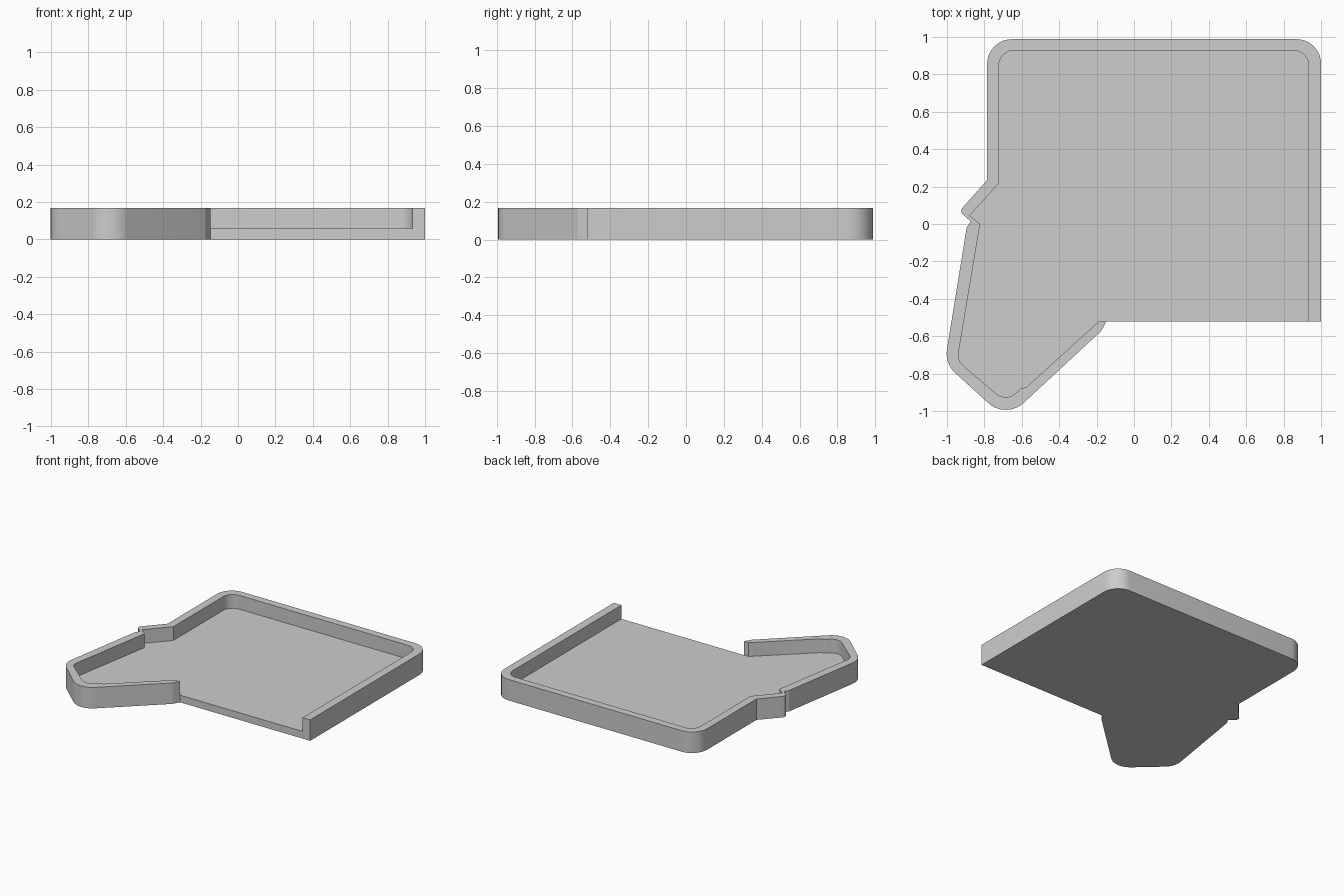
import bpy, bmesh, math
from mathutils import Vector

cube = bpy.data.objects.get("Cube")
if cube:
    bpy.data.objects.remove(cube, do_unlink=True)

HEIGHT, FLOOR, STEPS = 0.167, 0.057, 8


def rounded(points):
    """Turn an open path of (x, y, corner radius) into points with arcs."""
    out = []
    for i, (x, y, r) in enumerate(points):
        p = Vector((x, y))
        if r == 0:
            out.append(p)
            continue
        a = (Vector(points[i - 1][:2]) - p).normalized()
        b = (Vector(points[i + 1][:2]) - p).normalized()
        half = a.angle(b) / 2
        reach = r / math.tan(half)
        centre = p + (a + b).normalized() * (r / math.sin(half))
        start, end = p + a * reach - centre, p + b * reach - centre
        for k in range(STEPS + 1):
            spoke = start.lerp(end, k / STEPS).normalized()
            out.append(centre + spoke * r)
    return out


# Outer and inner edges of the rim, from the front right round the back;
# both end at the same point, where the rim meets the open front
outer = rounded([
    (1.0, -0.52, 0), (1.0, 0.988, 0.13), (-0.785, 0.988, 0.13),
    (-0.785, 0.235, 0), (-0.934, 0.068, 0.025), (-0.873, 0.014, 0),
    (-0.895, -0.02, 0.03), (-1.012, -0.745, 0.14), (-0.684, -1.044, 0.14),
    (-0.175, -0.572, 0.03), (-0.147, -0.52, 0)])
inner = rounded([
    (0.933, -0.52, 0), (0.933, 0.928, 0.08), (-0.722, 0.928, 0.08),
    (-0.722, 0.218, 0), (-0.878, 0.045, 0), (-0.823, 0.0, 0),
    (-0.945, -0.73, 0.07), (-0.685, -0.952, 0.08), (-0.605, -0.88, 0),
    (-0.575, -0.872, 0), (-0.187, -0.52, 0), (-0.147, -0.52, 0)])

# Tray: base, floor, rim and open front edge in one closed shell
bm = bmesh.new()


def ring(path, z):
    return [bm.verts.new((p.x, p.y, z)) for p in path]


def wall(low, high):
    for i in range(len(low) - 1):
        bm.faces.new((low[i], low[i + 1], high[i + 1], high[i]))


base, top = ring(outer, 0), ring(outer, HEIGHT)
floor, lip = ring(inner, FLOOR), ring(inner[:-1], HEIGHT) + top[-1:]
wall(base, top)
wall(lip, floor)
bm.faces.new(base[::-1])
bm.faces.new(floor)
bm.faces.new(top + lip[-2::-1])
bm.faces.new((base[0], top[0], lip[0], floor[0], floor[-1], base[-1]))
bmesh.ops.recalc_face_normals(bm, faces=bm.faces)

mesh = bpy.data.meshes.new("tray")
bm.to_mesh(mesh)
bm.free()
tray = bpy.data.objects.new("tray", mesh)
bpy.context.collection.objects.link(tray)

# Plain grey finish
grey = bpy.data.materials.new("plain grey")
grey.use_nodes = True
colour = (0.61, 0.61, 0.61, 1)
grey.diffuse_color = colour
grey.node_tree.nodes["Principled BSDF"].inputs["Base Color"].default_value = colour
mesh.materials.append(grey)

# Smooth rounded corners, crisp edges
bpy.ops.object.select_all(action="DESELECT")
tray.select_set(True)
bpy.context.view_layer.objects.active = tray
bpy.ops.object.shade_smooth_by_angle(angle=math.radians(30))
